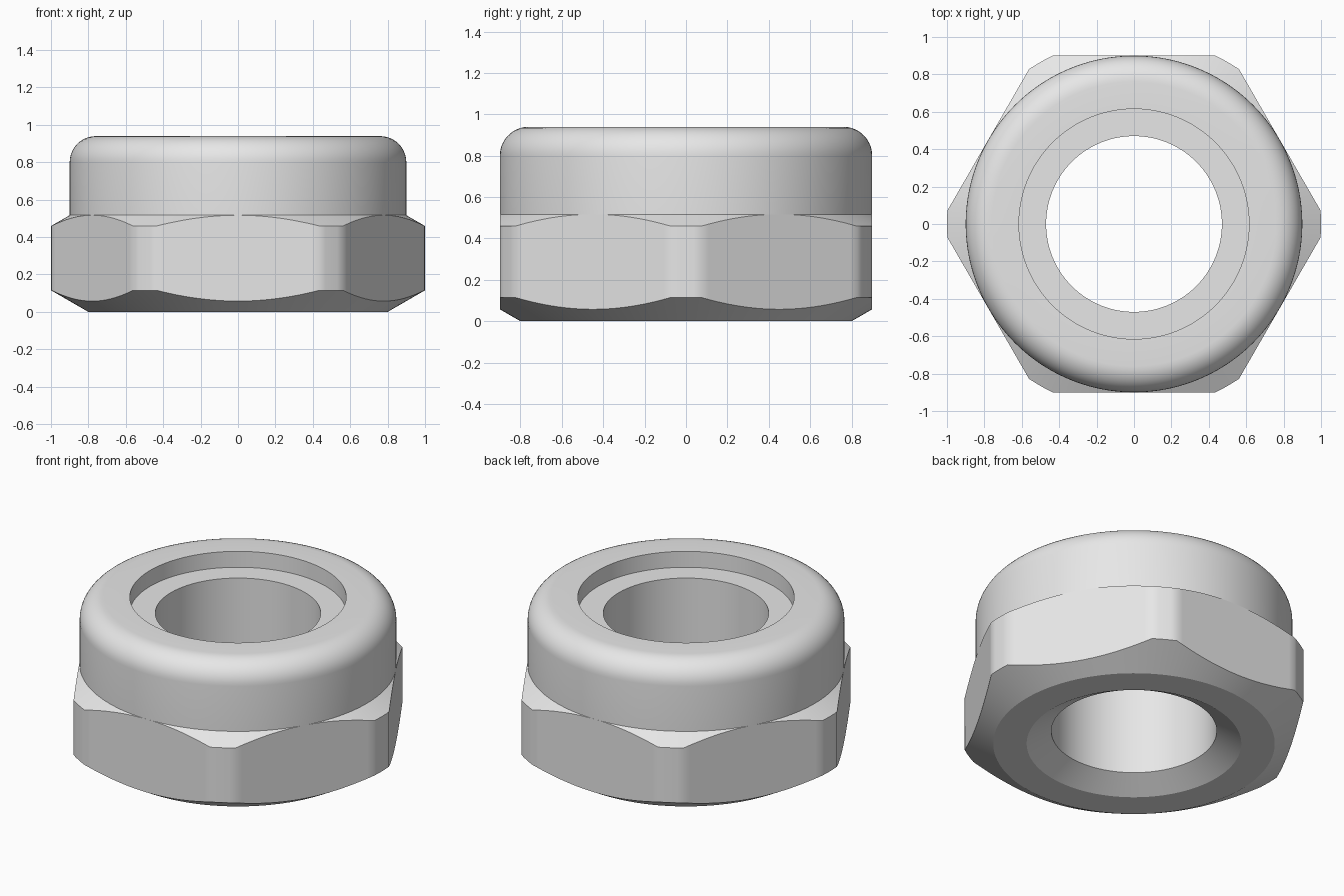
import bpy, bmesh, math

if "Cube" in bpy.data.objects:
    bpy.data.objects.remove(bpy.data.objects["Cube"])

APOTHEM = 0.9              # half the distance across the flats
SLOPE = math.tan(math.radians(30))
HALF = math.acos(APOTHEM)  # half angle of one flat, up to the rounded corner

# Angles round the nut: each flat finely divided, then its rounded corner
angles = []
for k in range(6):
    mid = math.radians(30 + 60 * k)
    angles += [mid - HALF + 2 * HALF * i / 24 for i in range(24)]
    corner = math.radians(60) - 2 * HALF
    angles += [mid + HALF + corner * i / 4 for i in range(4)]


def hex_radius(a):
    """Radius of the hexagon with corners trimmed to a circle of 1."""
    d = (a - math.radians(30) + math.radians(30)) % math.radians(60) - math.radians(30)
    return min(1.0, APOTHEM / math.cos(d))


def ring(r, z):
    return [(r, z)] * len(angles)


# Bottom face, bore countersink and the hexagon with conical chamfers
radii = [hex_radius(a) for a in angles]
rings = [ring(0.47, 0.081), ring(0.61, 0.0), ring(0.8, 0.0),
         [(r, (r - 0.8) * SLOPE) for r in radii],
         [(r, 0.517 - (r - APOTHEM) * SLOPE) for r in radii],
         ring(APOTHEM, 0.517)]

# Round collar with a filleted top edge
FILLET, TOP = 0.14, 0.94
for i in range(11):
    t = math.pi / 2 * i / 10
    rings.append(ring(APOTHEM - FILLET + FILLET * math.cos(t),
                      TOP - FILLET + FILLET * math.sin(t)))

# Recess in the top and the ledge around the bore
rings += [ring(0.615, TOP), ring(0.615, 0.84), ring(0.47, 0.84)]

bm = bmesh.new()
grid = [[bm.verts.new((r * math.cos(a), r * math.sin(a), z))
         for a, (r, z) in zip(angles, rg)] for rg in rings]
n = len(angles)
for i, lower in enumerate(grid):
    upper = grid[(i + 1) % len(grid)]   # the last strip is the bore wall
    for j in range(n):
        k = (j + 1) % n
        bm.faces.new((lower[j], lower[k], upper[k], upper[j]))
bmesh.ops.remove_doubles(bm, verts=bm.verts, dist=1e-5)
bmesh.ops.recalc_face_normals(bm, faces=bm.faces)

mesh = bpy.data.meshes.new("lock_nut")
bm.to_mesh(mesh)
bm.free()
nut = bpy.data.objects.new("lock_nut", mesh)
bpy.context.collection.objects.link(nut)

steel = bpy.data.materials.new("grey steel")
steel.diffuse_color = (0.8, 0.8, 0.8, 1)
steel.use_nodes = True
steel.node_tree.nodes["Principled BSDF"].inputs["Base Color"].default_value = steel.diffuse_color
mesh.materials.append(steel)

bpy.context.view_layer.objects.active = nut
nut.select_set(True)
bpy.ops.object.shade_smooth_by_angle(angle=math.radians(28))
